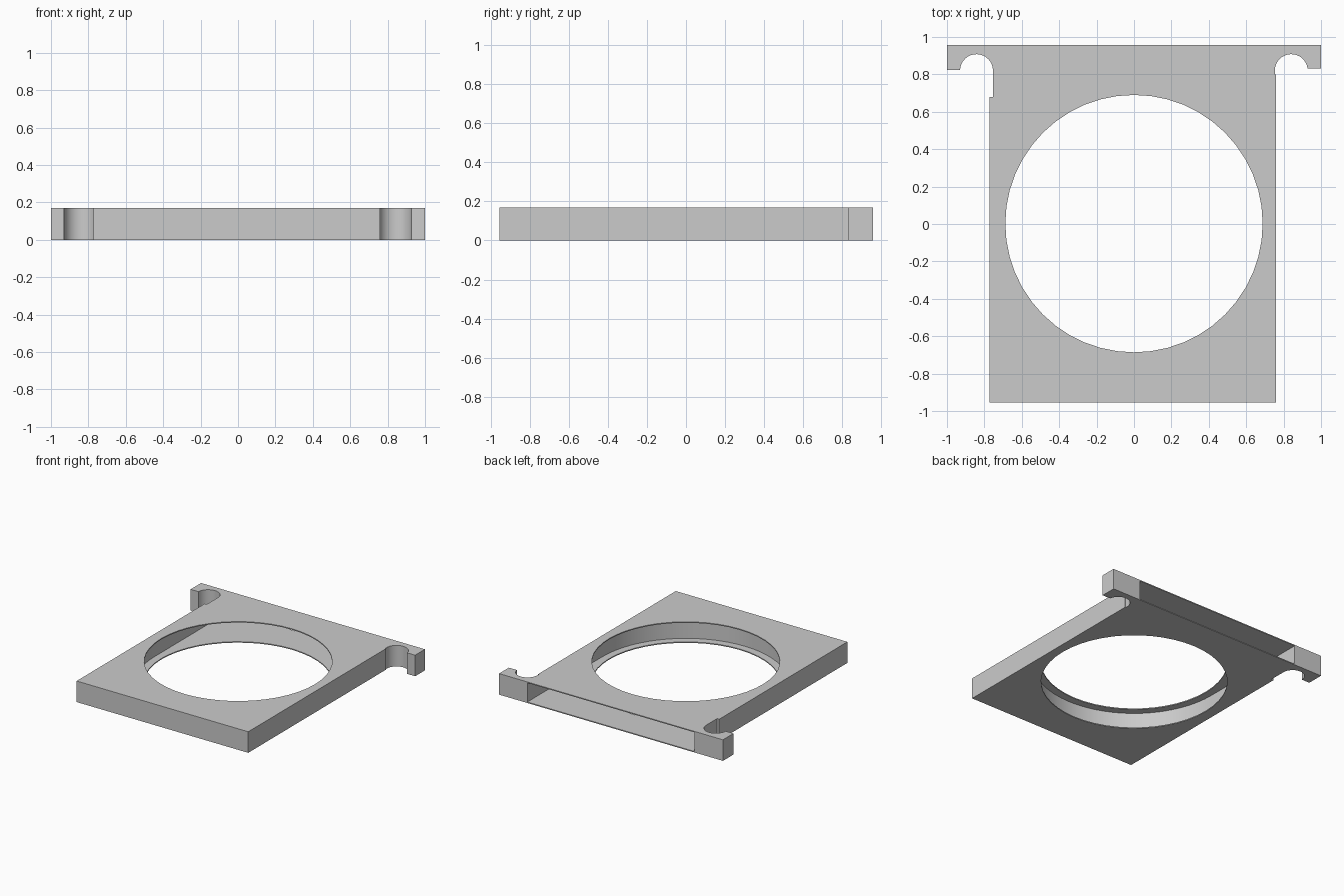
import bpy, bmesh, math

if "Cube" in bpy.data.objects:
    bpy.data.objects.remove(bpy.data.objects["Cube"])

HEIGHT = 0.17    # full thickness of the holder
SKIN = 0.008     # thin floor and ceiling around the slot
BACK, FRONT = 0.957, -0.955


def arc(cx, cy, r, start, end, steps):
    """Points along an arc, angles in degrees."""
    angles = [math.radians(start + (end - start) * i / steps) for i in range(steps + 1)]
    return [(cx + r * math.cos(a), cy + r * math.sin(a)) for a in angles]


def prism(name, outline, z0, z1):
    """Extrude a flat outline from z0 to z1."""
    bm = bmesh.new()
    face = bm.faces.new([bm.verts.new((x, y, z0)) for x, y in outline])
    top = bmesh.ops.extrude_face_region(bm, geom=[face])
    verts = [v for v in top["geom"] if isinstance(v, bmesh.types.BMVert)]
    bmesh.ops.translate(bm, verts=verts, vec=(0, 0, z1 - z0))
    bmesh.ops.recalc_face_normals(bm, faces=bm.faces[:])
    mesh = bpy.data.meshes.new(name)
    bm.to_mesh(mesh)
    bm.free()
    obj = bpy.data.objects.new(name, mesh)
    bpy.context.collection.objects.link(obj)
    return obj


# Holder plate with a hooked ear on each back corner
outline = [(-0.773, FRONT), (0.76, FRONT), (0.76, 0.80), (0.753, 0.80)]
outline += arc(0.841, 0.82, 0.088, 180, 8, 16)
outline += [(0.929, 0.832), (1.0, 0.832), (1.0, BACK), (-1.0, BACK), (-1.0, 0.823), (-0.931, 0.823)]
outline += arc(-0.842, 0.82, 0.088, 176, 0, 16)
outline += [(-0.754, 0.68), (-0.773, 0.68)]
plate = prism("holder_plate", outline, 0, HEIGHT)

# Slide-in slot: rounded at the front, open at the back
slot = prism("slot_cutter", [(0.747, 1.2), (-0.747, 1.2)] + arc(0, 0, 0.747, 180, 360, 32),
             SKIN, HEIGHT - SKIN)

# Round opening through floor and ceiling
opening = prism("opening_cutter", arc(0, 0.002, 0.688, 0, 352.5, 47), -0.2, 0.4)

for cutter in (slot, opening):
    cutter.hide_render = True
    cutter.hide_set(True)
    mod = plate.modifiers.new(cutter.name, 'BOOLEAN')
    mod.operation = 'DIFFERENCE'
    mod.solver = 'EXACT'
    mod.object = cutter

# Apply the cuts and remove the cutters
bpy.context.view_layer.objects.active = plate
plate.select_set(True)
for mod in list(plate.modifiers):
    bpy.ops.object.modifier_apply(modifier=mod.name)
for cutter in (slot, opening):
    bpy.data.objects.remove(cutter)

# Plain grey plastic, smooth round walls with sharp rims
grey = bpy.data.materials.new("light_grey")
grey.diffuse_color = (0.6, 0.6, 0.6, 1)
grey.use_nodes = True
grey.node_tree.nodes["Principled BSDF"].inputs["Base Color"].default_value = grey.diffuse_color
plate.data.materials.clear()
plate.data.materials.append(grey)
bpy.ops.object.shade_smooth_by_angle(angle=math.radians(30))
